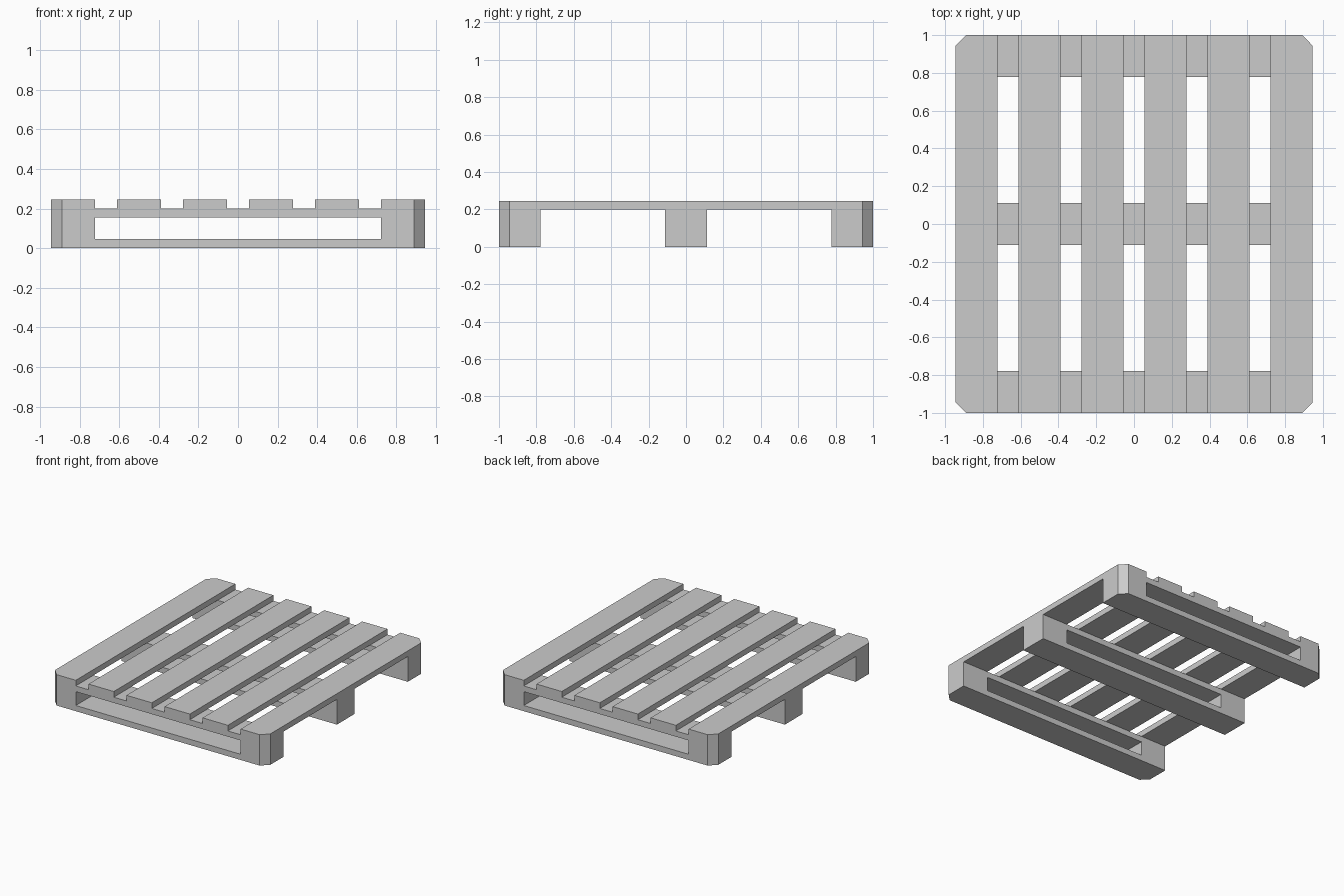
import bpy
import bmesh

if "Cube" in bpy.data.objects:
    bpy.data.objects.remove(bpy.data.objects["Cube"])

X, Y = 0.945, 1.0            # half extents of the pallet
BOARD = 0.222                # slat and bearer width
CHAMFER = 0.055
DECK_BOTTOM, DECK_TOP = 0.2, 0.245


def footprint(x0, x1, y0, y1):
    """Rectangle whose corners are clipped where they meet the pallet corners."""
    corners = [(x0, y0), (x1, y0), (x1, y1), (x0, y1)]
    pts = []
    for i, (x, y) in enumerate(corners):
        if abs(abs(x) - X) < 1e-4 and abs(abs(y) - Y) < 1e-4:
            sx, sy = (1 if x > 0 else -1), (1 if y > 0 else -1)
            pair = [(x, y - sy * CHAMFER), (x - sx * CHAMFER, y)]
            pts += pair if i % 2 == 0 else pair[::-1]
        else:
            pts.append((x, y))
    return pts


def prism(name, pts, z0, z1):
    bm = bmesh.new()
    face = bm.faces.new([bm.verts.new((x, y, z0)) for x, y in pts])
    top = bmesh.ops.extrude_face_region(bm, geom=[face])["geom"]
    for v in top:
        if isinstance(v, bmesh.types.BMVert):
            v.co.z = z1
    # keep a closed solid
    if not face.is_valid or len(bm.faces) < len(pts) + 2:
        bm.faces.new([v for v in bm.verts if abs(v.co.z - z0) < 1e-6])
    bmesh.ops.recalc_face_normals(bm, faces=bm.faces[:])
    mesh = bpy.data.meshes.new(name)
    bm.to_mesh(mesh)
    bm.free()
    obj = bpy.data.objects.new(name, mesh)
    bpy.context.collection.objects.link(obj)
    return obj


# Deck slats running front to back
pitch = (2 * X - BOARD) / 5
for i in range(6):
    x0 = -X + i * pitch
    prism(f"deck_slat_{i + 1}", footprint(x0, x0 + BOARD, -Y, Y), DECK_BOTTOM, DECK_TOP)

# Cutter for the long opening through the bearers
inner = X - BOARD
cutter = prism("opening_cutter", footprint(-inner, inner, -1.2, 1.2), 0.045, 0.155)
cutter.hide_render = True

# Three cross bearers with the opening cut through
for name, y0, y1 in (("front_bearer", -Y, -Y + BOARD),
                     ("middle_bearer", -BOARD / 2, BOARD / 2),
                     ("back_bearer", Y - BOARD, Y)):
    bearer = prism(name, footprint(-X, X, y0, y1), 0, DECK_BOTTOM)
    mod = bearer.modifiers.new("opening", "BOOLEAN")
    mod.operation = "DIFFERENCE"
    mod.solver = "EXACT"
    mod.object = cutter
    bpy.context.view_layer.objects.active = bearer
    bpy.ops.object.modifier_apply(modifier=mod.name)

bpy.data.objects.remove(cutter)
